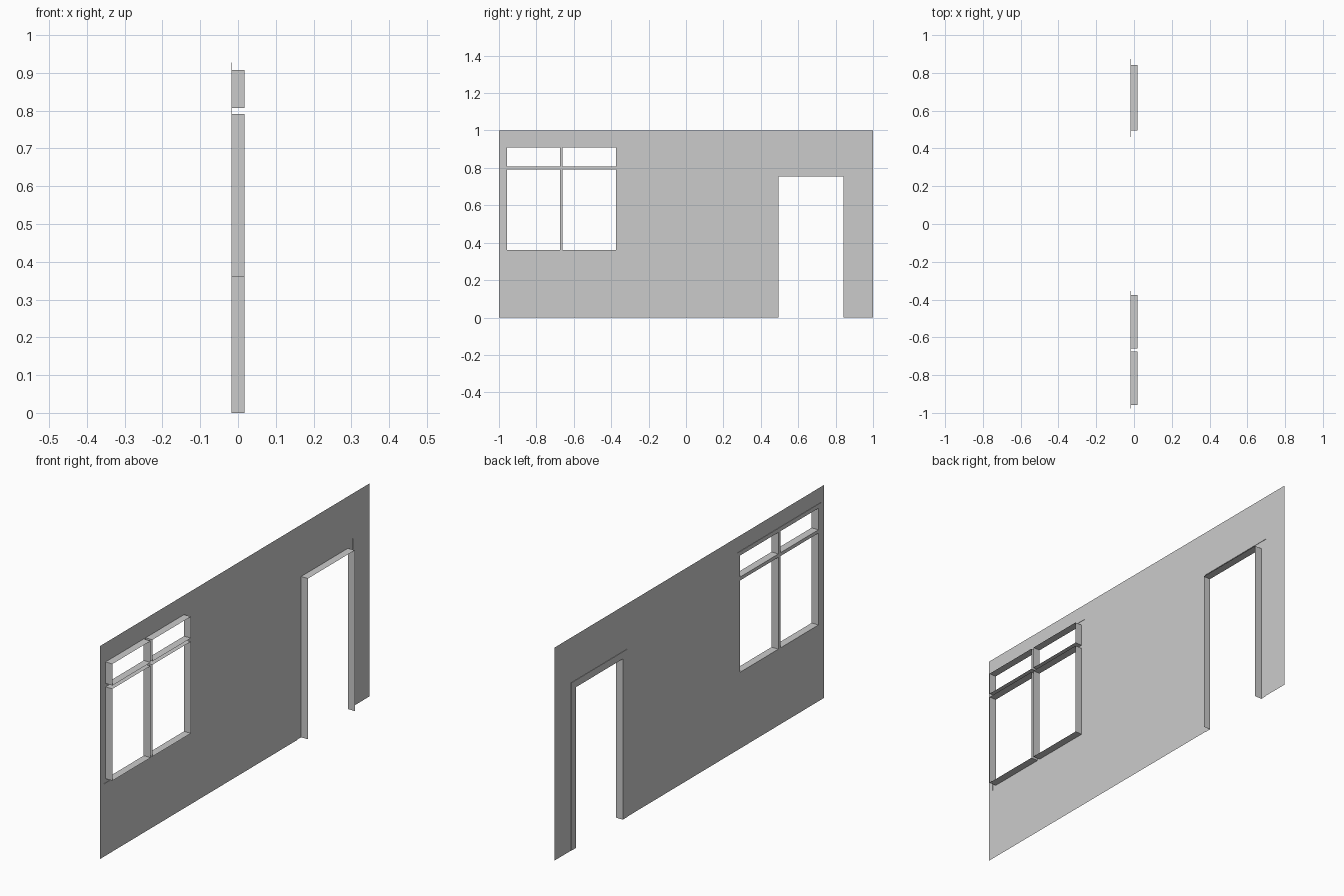
import bpy, bmesh

if "Cube" in bpy.data.objects:
    bpy.data.objects.remove(bpy.data.objects["Cube"])

WALL_X, TRIM_X, FRONT_X = -0.0158, -0.0178, 0.0178

# Rectangles as (y0, y1, z0, z1)
WALL = (-1.0, 1.0, 0.0, 1.0)
WINDOW = (-0.976, -0.354, 0.341, 0.927)
DOOR = (0.461, 0.874, 0.0, 0.788)
DOORWAY = (0.494, 0.841, 0.0, 0.755)
PANES = [(y0, y1, z0, z1)
         for y0, y1 in ((-0.957, -0.674), (-0.660, -0.375))
         for z0, z1 in ((0.360, 0.791), (0.807, 0.908))]


def finish(name, bm):
    bmesh.ops.remove_doubles(bm, verts=bm.verts[:], dist=1e-5)
    mesh = bpy.data.meshes.new(name)
    bm.to_mesh(mesh)
    bm.free()
    obj = bpy.data.objects.new(name, mesh)
    bpy.context.collection.objects.link(obj)
    return obj


def sheet(name, x, outer, holes):
    """Flat sheet facing +x, tiled around rectangular holes."""
    bm = bmesh.new()
    rects = [outer] + holes
    ys = sorted({v for r in rects for v in r[:2]})
    zs = sorted({v for r in rects for v in r[2:]})
    for y0, y1 in zip(ys, ys[1:]):
        for z0, z1 in zip(zs, zs[1:]):
            cy, cz = (y0 + y1) / 2, (z0 + z1) / 2
            if any(h[0] < cy < h[1] and h[2] < cz < h[3] for h in holes):
                continue
            bm.faces.new([bm.verts.new((x, y, z)) for y, z in
                          ((y0, z0), (y1, z0), (y1, z1), (y0, z1))])
    return finish(name, bm)


def reveal(name, xa, xb, rects, sill=True):
    """Open rim of faces around each rectangle, facing inward."""
    bm = bmesh.new()
    for y0, y1, z0, z1 in rects:
        loop = [(y1, z0), (y1, z1), (y0, z1), (y0, z0)]
        ends = loop[1:] + loop[:1]
        for i, (a, b) in enumerate(zip(loop, ends)):
            if i == 3 and not sill:
                continue
            bm.faces.new([bm.verts.new(p) for p in
                          ((xa, *a), (xa, *b), (xb, *b), (xb, *a))])
    return finish(name, bm)


# Thin wall with window and door openings
sheet("wall", WALL_X, WALL, [WINDOW, DOOR])

# Window: flat frame with bars, shallow outer lip, deep rim per pane
sheet("window_frame", TRIM_X, WINDOW, PANES)
reveal("window_lip", TRIM_X, WALL_X, [WINDOW])
reveal("window_reveals", TRIM_X, FRONT_X, PANES)

# Door: flat casing, shallow outer lip, deep jambs and head
sheet("door_casing", TRIM_X, DOOR, [DOORWAY])
reveal("door_lip", TRIM_X, WALL_X, [DOOR], sill=False)
reveal("door_jambs", TRIM_X, FRONT_X, [DOORWAY], sill=False)
